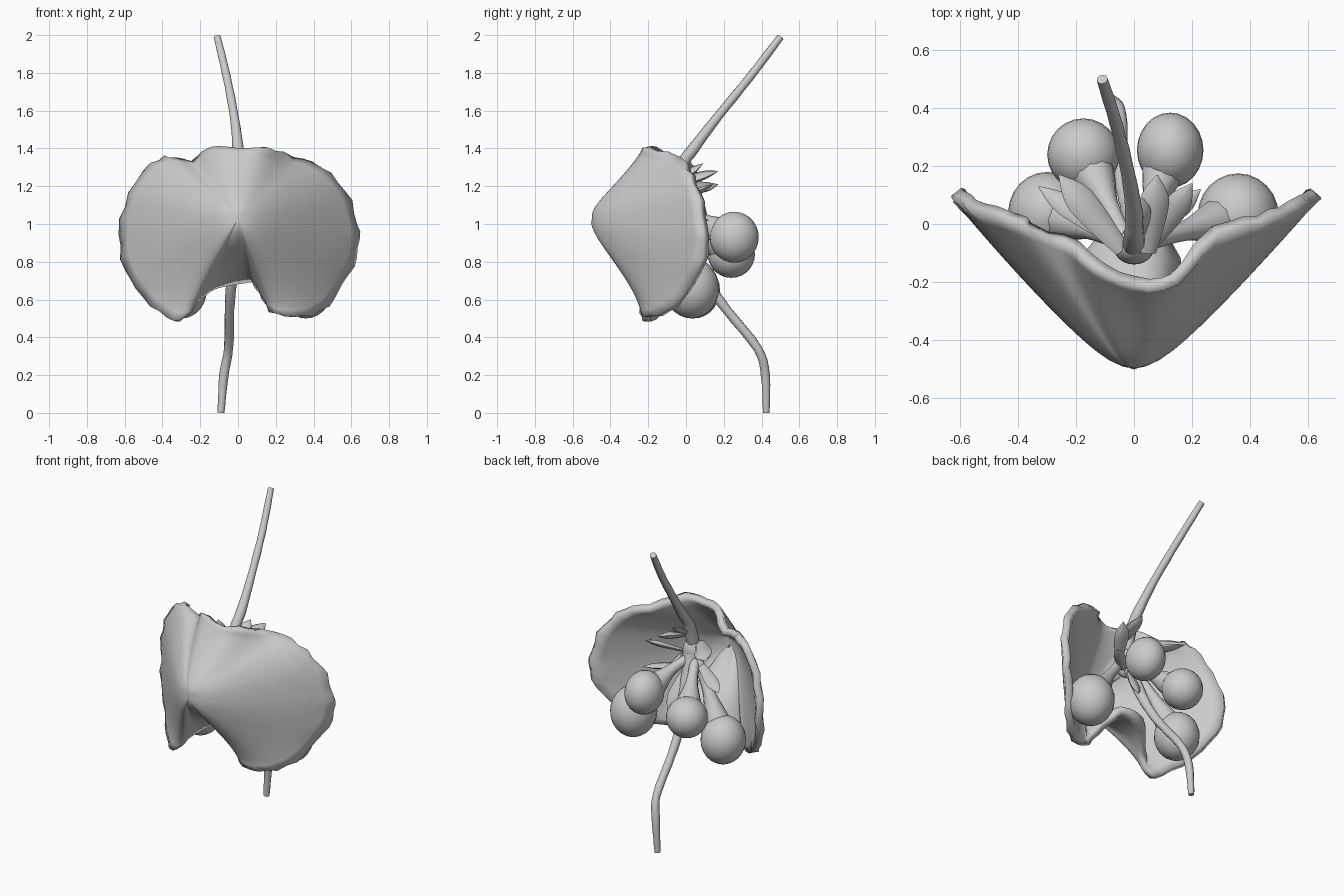
import bpy, bmesh, math, random
from mathutils import Vector, Matrix

if "Cube" in bpy.data.objects:
    bpy.data.objects.remove(bpy.data.objects["Cube"])

random.seed(4)


def spline(points, steps, closed=False):
    """Catmull-Rom through tuples of any length."""
    pts = [Vector(p) for p in points]
    n, out = len(pts), []
    for i in range(n if closed else n - 1):
        if closed:
            a, b, c, d = (pts[(i + k) % n] for k in (-1, 0, 1, 2))
        else:
            a, b, c, d = (pts[min(max(i + k, 0), n - 1)] for k in (-1, 0, 1, 2))
        for s in range(steps):
            t = s / steps
            out.append(0.5 * (2 * b + (c - a) * t + (2 * a - 5 * b + 4 * c - d) * t * t
                              + (3 * b - a - 3 * c + d) * t ** 3))
    if not closed:
        out.append(pts[-1])
    return out


def finish(name, bm, angle=50):
    me = bpy.data.meshes.new(name)
    bm.to_mesh(me)
    bm.free()
    ob = bpy.data.objects.new(name, me)
    bpy.context.collection.objects.link(ob)
    bpy.ops.object.select_all(action='DESELECT')
    ob.select_set(True)
    bpy.context.view_layer.objects.active = ob
    bpy.ops.object.shade_smooth_by_angle(angle=math.radians(angle))
    return ob


def tube(name, path, sides=10, steps=4, flat=1.0, wobble=0.0):
    """Tube along (x, y, z, radius) points; flat squashes the section."""
    pts = spline(path, steps)
    bm = bmesh.new()
    rings, side = [], None
    for i, p in enumerate(pts):
        c = p.to_3d()
        tan = (pts[min(i + 1, len(pts) - 1)].to_3d() - pts[max(i - 1, 0)].to_3d()).normalized()
        if side is None:
            side = tan.cross(Vector((0.3, 0.2, 1)) if abs(tan.z) < 0.8 else Vector((0, 1, 0)))
        side = (side - tan * side.dot(tan)).normalized()
        up = side.cross(tan)
        r = max(p[3], 0.002) * (1 + random.uniform(-wobble, wobble))
        rings.append([bm.verts.new(c + side * r * math.cos(2 * math.pi * k / sides)
                                   + up * r * flat * math.sin(2 * math.pi * k / sides))
                      for k in range(sides)])
    for a, b in zip(rings, rings[1:]):
        for k in range(sides):
            j = (k + 1) % sides
            bm.faces.new((a[k], a[j], b[j], b[k]))
    bm.faces.new(rings[0])
    bm.faces.new(rings[-1])
    bmesh.ops.recalc_face_normals(bm, faces=bm.faces)
    return finish(name, bm)


def ellipsoid(name, centre, radii):
    bm = bmesh.new()
    bmesh.ops.create_uvsphere(bm, u_segments=24, v_segments=14, radius=1,
                              matrix=Matrix.Translation(centre) @ Matrix.Diagonal((*radii, 1)))
    return finish(name, bm, 180)


# Big folded leaf: a rounded cone from its front point back to a kidney-shaped rim (x, y, z)
apex = Vector((0, -0.512, 1.03))
rim = [(0.635, 0.09, 1.0), (0.57, 0.05, 1.18), (0.44, 0.0, 1.30), (0.29, -0.03, 1.36),
       (0.15, -0.21, 1.40), (0, -0.22, 1.41), (-0.15, -0.15, 1.41), (-0.25, -0.06, 1.34),
       (-0.36, -0.02, 1.36), (-0.46, 0.01, 1.32), (-0.58, 0.06, 1.17), (-0.63, 0.10, 0.95),
       (-0.60, 0.06, 0.76), (-0.50, -0.05, 0.61), (-0.38, -0.19, 0.51), (-0.28, -0.24, 0.50),
       (-0.19, -0.17, 0.61), (-0.06, -0.02, 0.67), (0.07, -0.03, 0.69), (0.13, -0.17, 0.60),
       (0.20, -0.24, 0.52), (0.35, -0.19, 0.51), (0.48, -0.07, 0.57), (0.59, 0.05, 0.73),
       (0.64, 0.09, 0.87)]
edge = spline(rim, 3, True)
n = len(edge)
length = [math.hypot(p.x, p.z - apex.z) for p in edge]
slope = [(p.y - apex.y) / l for p, l in zip(edge, length)]
soft = [sum(slope[(k + d) % n] for d in range(-6, 7)) / 13 for k in range(n)]
bm = bmesh.new()
tip = bm.verts.new(apex)
rings, count = [], 14
for r in range(1, count + 1):
    t = r / count
    ring = []
    for k, p in enumerate(edge):
        # rounder profile towards the undercut notch
        notch = math.exp(-(p.x / 0.13) ** 2) if p.z < 0.8 else 0
        a = 0.16 + 0.45 * notch
        f = (math.hypot(t, a) - a) / (math.hypot(1, a) - a)
        s = soft[k] + (slope[k] - soft[k]) * t * t
        q = Vector((p.x * t, apex.y + length[k] * s * f, apex.z + (p.z - apex.z) * t))
        if r == count:
            q += Vector((random.uniform(-1, 1), random.uniform(-1, 1), random.uniform(-1, 1))) * 0.008
        ring.append(bm.verts.new(q))
    rings.append(ring)
for k in range(n):
    j = (k + 1) % n
    bm.faces.new((tip, rings[0][k], rings[0][j]))
    for a, b in zip(rings, rings[1:]):
        bm.faces.new((a[k], b[k], b[j], a[j]))
# soften the radial creases inside the rim
inner = [v for v in bm.verts if not v.is_boundary]
for _ in range(6):
    bmesh.ops.smooth_vert(bm, verts=inner, factor=0.5, use_axis_x=False, use_axis_y=True, use_axis_z=False)
leaf = finish("folded_leaf", bm, 70)
shell = leaf.modifiers.new("thickness", 'SOLIDIFY')
shell.thickness = 0.045
shell.offset = -1

# Upper stem and trailing lower stem
tube("upper_stem", [(-0.11, 0.50, 1.99, 0.02), (-0.06, 0.34, 1.78, 0.022), (-0.02, 0.17, 1.57, 0.025),
                    (0, 0.04, 1.40, 0.03), (0, -0.03, 1.30, 0.035), (0, -0.08, 1.15, 0.04)], wobble=0.06)
tube("lower_stem", [(-0.09, 0.425, 0.0, 0.018), (-0.075, 0.42, 0.2, 0.024), (-0.05, 0.38, 0.34, 0.024),
                    (-0.045, 0.22, 0.54, 0.025), (-0.035, 0.12, 0.68, 0.028), (-0.01, 0.04, 0.85, 0.035),
                    (0, -0.06, 1.1, 0.045)], wobble=0.06)
ellipsoid("stem_hub", (0, -0.08, 1.10), (0.07, 0.06, 0.10))

# Four round berries on tapering stalks
berries = [((0.125, 0.255, 0.93), (0.115, 0.13, 0.135)), ((-0.175, 0.24, 0.84), (0.125, 0.125, 0.125)),
           ((0.36, 0.03, 0.66), (0.14, 0.145, 0.16)), ((-0.30, 0.04, 0.65), (0.135, 0.14, 0.15))]
for i, (c, r) in enumerate(berries, 1):
    ellipsoid(f"berry_{i}", c, r)
    s, e = Vector((c[0] * 0.15, -0.06, 1.07)), Vector(c)
    m1, m2 = s.lerp(e, 0.4) + Vector((0, 0, 0.01)), s.lerp(e, 0.7)
    tube(f"berry_stalk_{i}", [(*s, 0.03), (*m1, 0.035), (*m2, 0.07), (*e, 0.1)])

# Small pointed leaflets fanning out behind the leaf: base, tip, half width
leaflets = [((0.05, -0.10, 1.20), (0.08, 0.17, 1.28), 0.055), ((-0.04, -0.09, 1.17), (-0.26, 0.17, 1.21), 0.055),
            ((-0.06, -0.06, 1.05), (-0.33, 0.13, 1.0), 0.04), ((0.06, -0.07, 1.10), (0.20, 0.14, 1.21), 0.045),
            ((0.02, -0.06, 1.22), (0.03, 0.09, 1.32), 0.035), ((0.05, -0.04, 1.02), (0.23, 0.12, 1.02), 0.035),
            ((0.02, -0.02, 1.0), (0.06, 0.11, 0.78), 0.04)]
for i, (a, b, w) in enumerate(leaflets, 1):
    a, b = Vector(a), Vector(b)
    path = [(*a.lerp(b, t), w * k) for t, k in ((0, 0.5), (0.3, 0.8), (0.65, 1.0), (0.85, 0.6), (1, 0.0))]
    tube(f"leaflet_{i}", path, sides=8, steps=2, flat=0.4)
